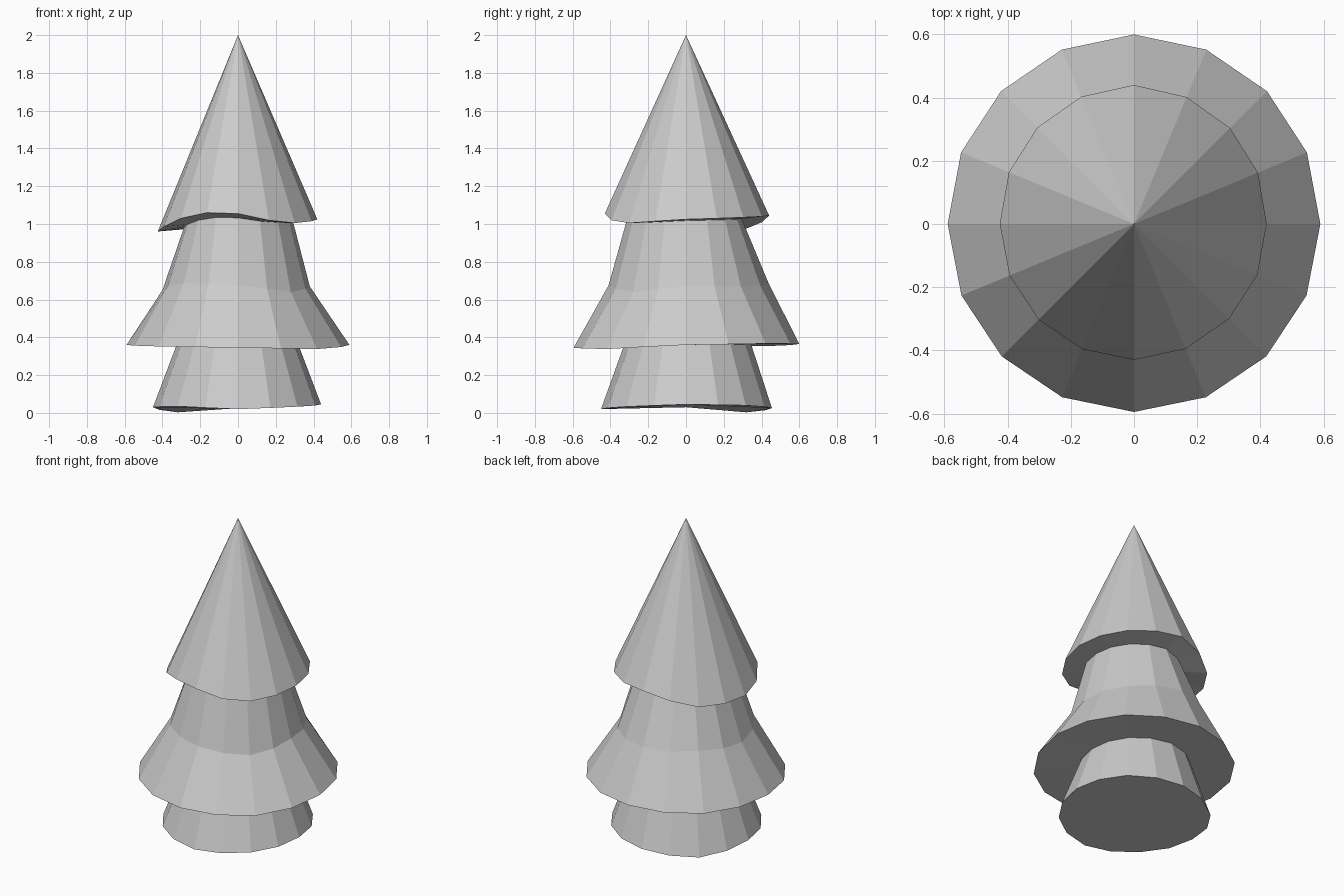
import bpy, bmesh, math

if "Cube" in bpy.data.objects:
    bpy.data.objects.remove(bpy.data.objects["Cube"])

SIDES = 16

leaf = bpy.data.materials.new("pale grey")
leaf.diffuse_color = (0.6, 0.6, 0.6, 1)
leaf.use_nodes = True
leaf.node_tree.nodes["Principled BSDF"].inputs["Base Color"].default_value = leaf.diffuse_color


def around(values, i):
    """Value at side i, interpolated from keys evenly spaced round the tree."""
    t = i * len(values) / SIDES
    a = int(t)
    return values[a] + (values[(a + 1) % len(values)] - values[a]) * (t - a)


# Uneven rims: heights counter-clockwise from +x
BASE = [.045, .04, .025, .003, .03, .035, .02, .033]
SKIRT = [.36, .367, .365, .353, .36, .352, .345, .338]
KINK = [.67, .67, .68, .68, .65, .69, .675, .64]
CROWN = [1.025, 1.03, 1.035, 1.04, 1.045, 1.01, .97, .963,
         .96, .985, 1.03, 1.06, 1.055, 1.02, 1.005, 1.015]


def damp(values, middle):
    return [middle + 0.5 * (v - middle) for v in values]


# Rings from bottom to top: radii at +x, +y, -x, -y, then heights
RINGS = [
    ((.44, .455, .45, .45), BASE),
    ((.32, .345, .325, .33), damp(SKIRT, .36)),
    ((.59, .6, .59, .595), SKIRT),
    ((.38, .44, .4, .41), KINK),
    ((.29, .295, .285, .31), damp(CROWN, 1.01)),
    ((.42, .44, .425, .43), CROWN),
]

# Tree: one faceted skin through all rings, closed below, pointed on top
bm = bmesh.new()
rings = []
for radii, heights in RINGS:
    ring = []
    for i in range(SIDES):
        a = 2 * math.pi * i / SIDES
        r = around(radii, i)
        ring.append(bm.verts.new((r * math.cos(a), r * math.sin(a), around(heights, i))))
    rings.append(ring)
tip = bm.verts.new((0, 0, 2))
bm.faces.new(rings[0][::-1])
for i in range(SIDES):
    j = (i + 1) % SIDES
    for low, high in zip(rings, rings[1:]):
        bm.faces.new((low[i], low[j], high[j], high[i]))
    bm.faces.new((rings[-1][i], rings[-1][j], tip))
bmesh.ops.recalc_face_normals(bm, faces=bm.faces)
mesh = bpy.data.meshes.new("tiered_tree")
bm.to_mesh(mesh)
bm.free()
mesh.materials.append(leaf)
tree = bpy.data.objects.new("tiered_tree", mesh)
bpy.context.collection.objects.link(tree)
